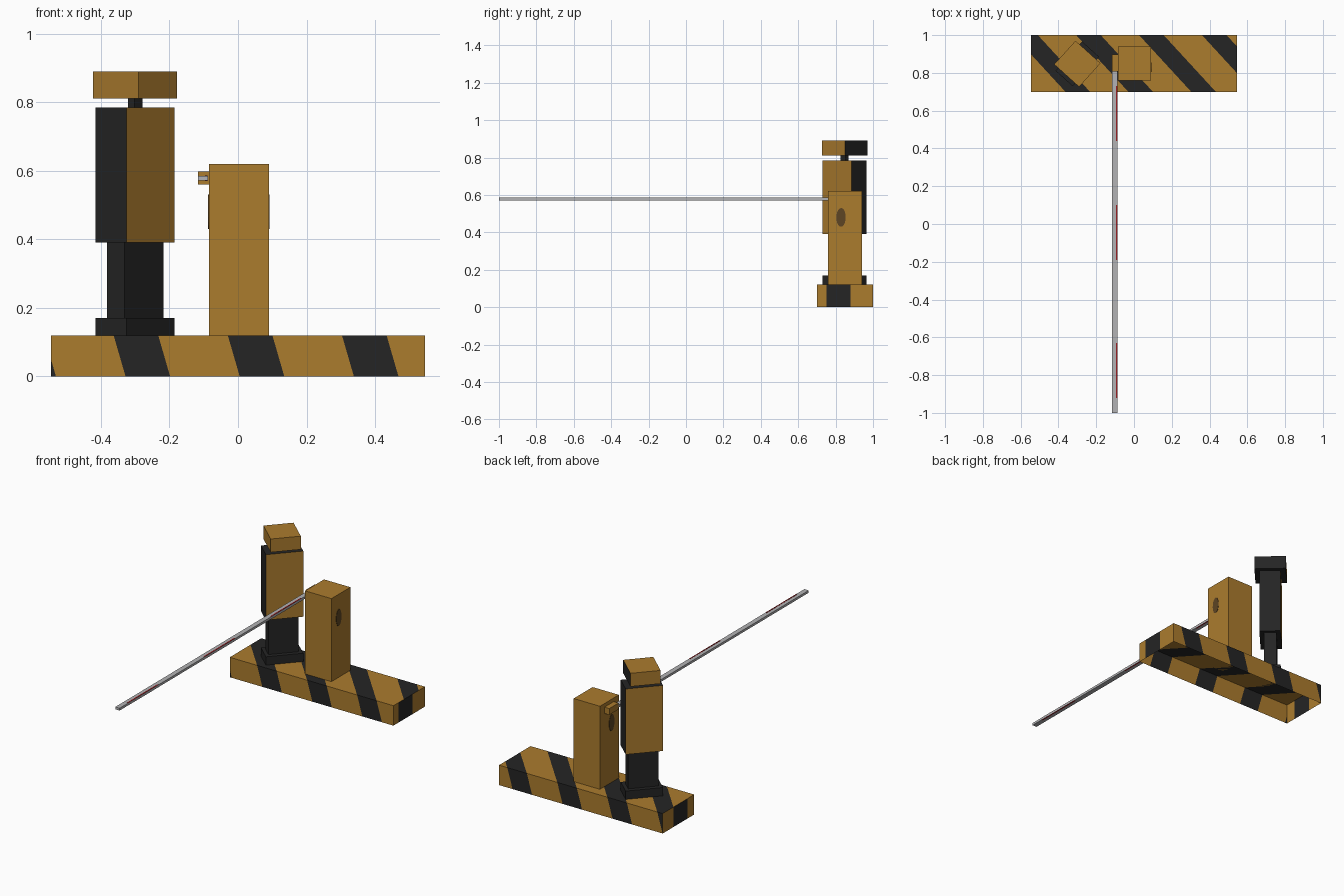
import bpy, bmesh, math
from mathutils import Vector, Matrix

if "Cube" in bpy.data.objects:
    bpy.data.objects.remove(bpy.data.objects["Cube"])


def mat(name, rgb):
    m = bpy.data.materials.new(name)
    m.diffuse_color = (*rgb, 1)
    m.use_nodes = True
    m.node_tree.nodes["Principled BSDF"].inputs["Base Color"].default_value = m.diffuse_color
    return m


GOLD = mat("ochre_paint", (0.41, 0.20, 0.027))
BLACK = mat("black_paint", (0.018, 0.018, 0.018))
GREY = mat("light_grey_metal", (0.45, 0.45, 0.46))
RED = mat("red_stripe", (0.32, 0.012, 0.015))
BROWN = mat("dark_brown", (0.11, 0.058, 0.017))


def finish(bm, name, mats):
    me = bpy.data.meshes.new(name)
    bm.to_mesh(me)
    bm.free()
    for m in mats:
        me.materials.append(m)
    ob = bpy.data.objects.new(name, me)
    bpy.context.collection.objects.link(ob)
    return ob


def box(name, center, size, mats, angle=0.0, rule=None):
    """Box turned about z; rule(local normal) picks the material index."""
    bm = bmesh.new()
    bmesh.ops.create_cube(bm, size=1, matrix=Matrix.Diagonal((*size, 1)))
    bm.normal_update()
    if rule:
        for f in bm.faces:
            f.material_index = rule(f.normal)
    bm.transform(Matrix.Translation(center) @ Matrix.Rotation(angle, 4, 'Z'))
    return finish(bm, name, mats)


def span(name, lo, hi, m):
    lo, hi = Vector(lo), Vector(hi)
    return box(name, (lo + hi) / 2, hi - lo, [m])


# Striped base: five panels, open underneath, each cut along its stripe edges
X, Y0, Y1, H = 0.545, 0.70, 1.0, 0.12
PERIOD, START, WIDTH = 0.333, -0.03, 0.13
c = {(i, j, k): Vector((sx, sy, sz)) for i, sx in enumerate((-X, X))
     for j, sy in enumerate((Y0, Y1)) for k, sz in enumerate((0, H))}
# corners, stripe direction, stripe offset
panels = [
    ([(0, 0, 1), (1, 0, 1), (1, 1, 1), (0, 1, 1)], (1, 0.92, 0), -0.644),
    ([(0, 0, 0), (1, 0, 0), (1, 0, 1), (0, 0, 1)], (1, 0, 0.29), -0.035),
    ([(1, 1, 0), (0, 1, 0), (0, 1, 1), (1, 1, 1)], (1, 0, -0.29), 0.311),
    ([(1, 0, 0), (1, 1, 0), (1, 1, 1), (1, 0, 1)], (0, 1, 0), -0.78),
    ([(0, 1, 0), (0, 0, 0), (0, 0, 1), (0, 1, 1)], (0, 1, 0), -0.795),
]
base = bmesh.new()
for keys, direction, offset in panels:
    n = Vector(direction)
    part = bmesh.new()
    part.faces.new([part.verts.new(c[k]) for k in keys])
    for k in range(-4, 5):
        for edge in (START, START + WIDTH):
            s = k * PERIOD + edge - offset
            bmesh.ops.bisect_plane(part, geom=part.verts[:] + part.edges[:] + part.faces[:],
                                   plane_co=n * (s / n.length_squared), plane_no=n)
    for f in part.faces:
        s = n.dot(f.calc_center_median()) + offset
        g = base.faces.new([base.verts.new(v.co) for v in f.verts])
        g.material_index = int((s - START) % PERIOD < WIDTH)
    part.free()
bmesh.ops.remove_doubles(base, verts=base.verts[:], dist=1e-5)
finish(base, "striped_base", [GOLD, BLACK])

# Barrier cabinet with arm bracket
span("cabinet", (-0.085, 0.76, H), (0.09, 0.94, 0.62), GOLD)
span("arm_bracket", (-0.117, 0.808, 0.56), (-0.085, 0.897, 0.598), GOLD)

# Oval plates on both cabinet sides
for side, x in (("left", -0.085), ("right", 0.09)):
    bm = bmesh.new()
    m = (Matrix.Translation((x, 0.829, 0.48)) @ Matrix.Diagonal((1, 0.025, 0.05, 1))
         @ Matrix.Rotation(math.pi / 2, 4, 'Y'))
    bmesh.ops.create_cone(bm, cap_ends=True, segments=20, radius1=1, radius2=1,
                          depth=0.004, matrix=m)
    finish(bm, side + "_oval_plate", [BROWN])

# Barrier arm with three pairs of red strips along its inner edge
span("barrier_arm", (-0.117, -1.0, 0.571), (-0.088, 0.83, 0.585), GREY)
for i, y in enumerate((-0.92, -0.19, 0.44)):
    for tag, z in (("top", 0.585), ("bottom", 0.571)):
        span(f"red_strip_{tag}_{i}", (-0.096, y, z - 0.001), (-0.0885, y + 0.29, z + 0.001), RED)

# Ticket machine, turned on the base
CX, CY, A = -0.30, 0.848, math.radians(47.9)


def machine(name, z0, z1, sx, sy, mats=(BLACK,), rule=None):
    box(name, (CX, CY, (z0 + z1) / 2), (sx, sy, z1 - z0), mats, A, rule)


machine("machine_foot", H, 0.17, 0.209, 0.121)
machine("machine_column", 0.17, 0.39, 0.169, 0.07)
machine("machine_body", 0.39, 0.785, 0.209, 0.121, (GOLD, BLACK),
        lambda n: int(abs(n.y) < 0.5))
machine("machine_neck", 0.785, 0.81, 0.035, 0.026)
# Head: black on the far end and underside
machine("machine_head", 0.81, 0.89, 0.1685, 0.178, (GOLD, BLACK),
        lambda n: int(n.x > 0.5 or n.z < -0.5))
